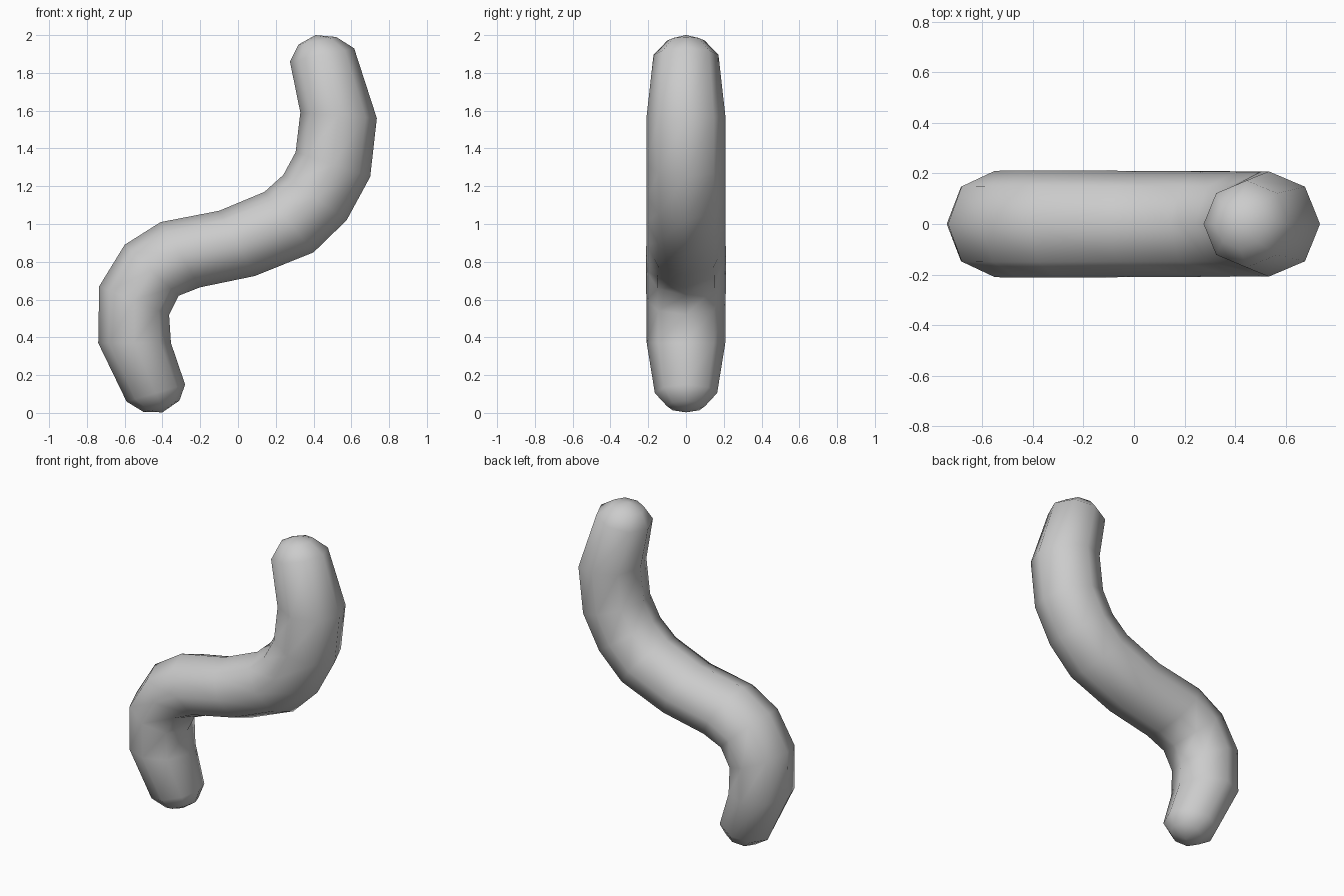
import bpy, bmesh, math
from mathutils import Vector

if "Cube" in bpy.data.objects:
    bpy.data.objects.remove(bpy.data.objects["Cube"])

SIDES = 8
# stations along the bend: left x, left z, right x, right z, half depth
STATIONS = [
    (-0.50, 0.005, -0.31, 0.065, 0.10),
    (-0.59, 0.06, -0.28, 0.15, 0.165),
    (-0.74, 0.37, -0.355, 0.37, 0.208),
    (-0.735, 0.67, -0.365, 0.52, 0.21),
    (-0.60, 0.89, -0.315, 0.62, 0.212),
    (-0.41, 1.01, -0.20, 0.665, 0.212),
    (-0.10, 1.07, 0.09, 0.725, 0.21),
    (0.14, 1.17, 0.40, 0.85, 0.21),
    (0.24, 1.26, 0.575, 1.02, 0.208),
    (0.305, 1.38, 0.70, 1.25, 0.208),
    (0.33, 1.59, 0.735, 1.56, 0.208),
    (0.275, 1.86, 0.615, 1.93, 0.172),
    (0.32, 1.95, 0.52, 1.99, 0.10),
]
TIPS = [(-0.40, 0, 0.003), (0.41, 0, 2.0)]

bm = bmesh.new()

# octagonal cross-sections
rings = []
for lx, lz, rx, rz, depth in STATIONS:
    left, right = Vector((lx, 0, lz)), Vector((rx, 0, rz))
    mid, half = (left + right) / 2, (right - left) / 2
    ring = []
    for i in range(SIDES):
        a = 2 * math.pi * i / SIDES
        p = mid + half * math.cos(a) + Vector((0, depth * math.sin(a), 0))
        ring.append(bm.verts.new(p))
    rings.append(ring)

# tube walls
for r0, r1 in zip(rings, rings[1:]):
    for i in range(SIDES):
        j = (i + 1) % SIDES
        bm.faces.new((r0[i], r0[j], r1[j], r1[i]))

# rounded ends
for ring, tip in zip((rings[0], rings[-1]), TIPS):
    t = bm.verts.new(tip)
    for i in range(SIDES):
        bm.faces.new((ring[i], ring[(i + 1) % SIDES], t))

bmesh.ops.recalc_face_normals(bm, faces=bm.faces)
for f in bm.faces:
    f.smooth = True

mesh = bpy.data.meshes.new("curved_tube")
bm.to_mesh(mesh)
bm.free()
bpy.context.collection.objects.link(bpy.data.objects.new("curved_tube", mesh))
